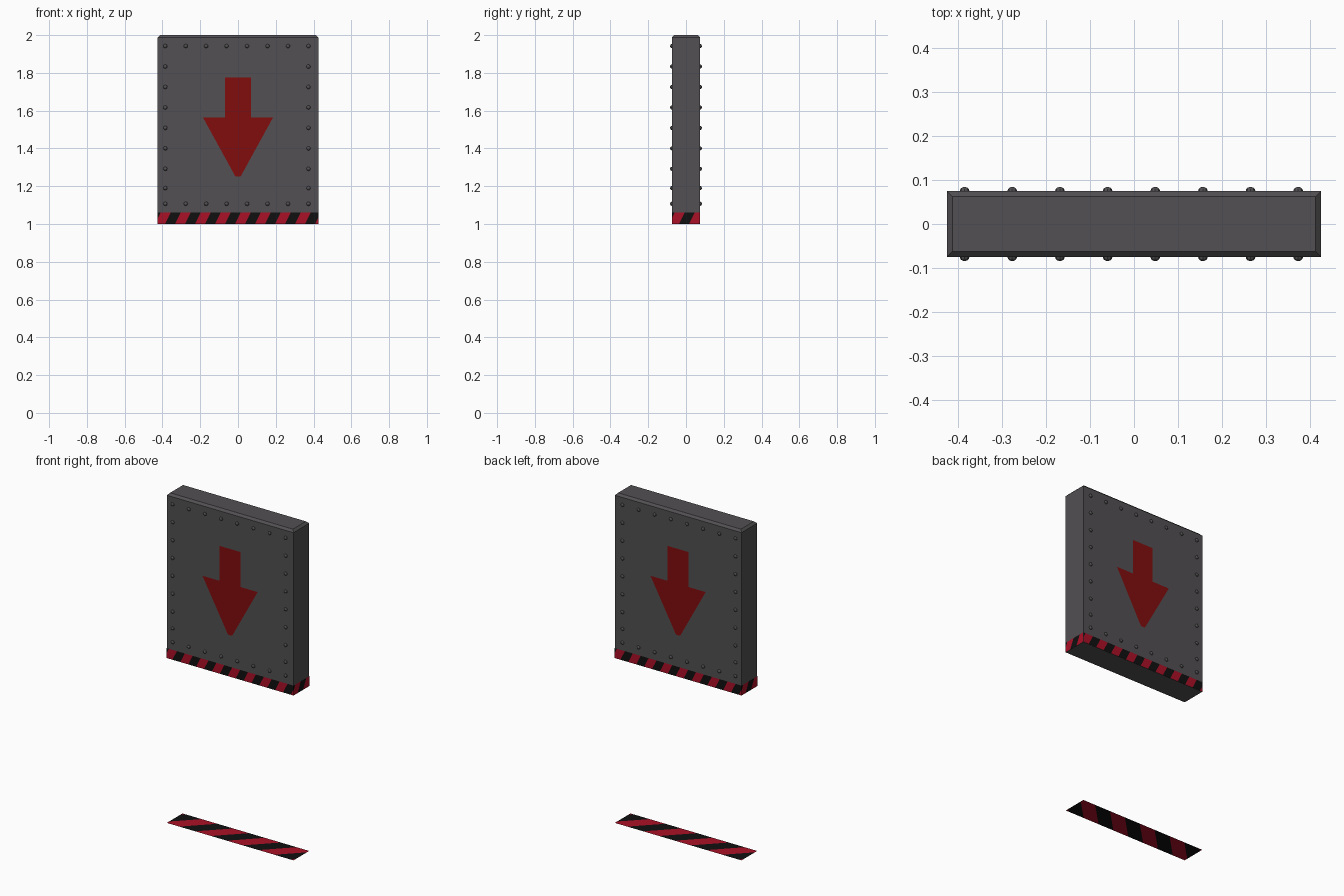
import bpy, bmesh
from math import pi, floor
from mathutils import Matrix, Vector

if "Cube" in bpy.data.objects:
    bpy.data.objects.remove(bpy.data.objects["Cube"])

W, D = 0.85, 0.15
BASE, TOP = 1.0, 2.0


def material(name, rgb):
    m = bpy.data.materials.new(name)
    m.diffuse_color = (*rgb, 1)
    m.use_nodes = True
    m.node_tree.nodes["Principled BSDF"].inputs["Base Color"].default_value = m.diffuse_color
    return m


RED = material("warning_red", (0.40, 0.005, 0.02))
BLACK = material("warning_black", (0.005, 0.005, 0.005))
ARROW = material("arrow_red", (0.22, 0.004, 0.004))
STEEL = material("dark_steel", (0.085, 0.08, 0.085))


def finish(bm, name, mats):
    mesh = bpy.data.meshes.new(name)
    bm.to_mesh(mesh)
    bm.free()
    for m in mats:
        mesh.materials.append(m)
    ob = bpy.data.objects.new(name, mesh)
    bpy.context.collection.objects.link(ob)
    return ob


def striped_panel(name, w, h, period, slope, phase, matrix):
    """Flat panel cut by slanted lines, with alternating stripe colours."""
    bm = bmesh.new()
    bm.faces.new([bm.verts.new((x, y, 0)) for x, y in
                  ((-w/2, -h/2), (w/2, -h/2), (w/2, h/2), (-w/2, h/2))])
    half = period / 2
    n = int(w / half) + 4
    for i in range(-n, n + 1):
        bmesh.ops.bisect_plane(bm, geom=bm.verts[:] + bm.edges[:] + bm.faces[:],
                               plane_co=(phase + i * half, 0, 0),
                               plane_no=(1, -slope, 0))
    for f in bm.faces:
        c = f.calc_center_median()
        f.material_index = floor((c.x - slope * c.y - phase) / half) % 2
    bm.transform(matrix)
    return finish(bm, name, [RED, BLACK])


# door slab with a chamfered top rim
bm = bmesh.new()
bmesh.ops.create_cube(bm, size=1, matrix=Matrix.Translation((0, 0, (BASE + TOP) / 2))
                      @ Matrix.Diagonal((W, D, TOP - BASE, 1)))
rim = [e for e in bm.edges if all(v.co.z > TOP - 0.01 for v in e.verts)]
bmesh.ops.bevel(bm, geom=rim, offset=0.013, segments=1, affect='EDGES')
finish(bm, "door_slab", [STEEL])

# hazard band round the bottom edge of the slab
upright = Matrix.Rotation(pi / 2, 4, 'X')
for i, side in enumerate(("front", "right", "back", "left")):
    w, dist = ((W, D / 2), (D, W / 2))[i % 2]
    place = (Matrix.Rotation(i * pi / 2, 4, 'Z')
             @ Matrix.Translation((0, -dist - 0.0008, BASE + 0.03)) @ upright)
    striped_panel("hazard_band_" + side, w, 0.06, 0.106, 0.5, -w / 2, place)

# striped floor plate under the door
striped_panel("floor_plate", W, D, 0.2125, 1.0, 0.2125 / 4, Matrix.Identity(4))

# downward arrow on both faces
outline = [(-0.07, 1.775), (-0.07, 1.563), (-0.185, 1.563), (-0.014, 1.252),
           (0.014, 1.252), (0.185, 1.563), (0.07, 1.563), (0.07, 1.775)]
for side, turn in (("front", 0), ("back", pi)):
    bm = bmesh.new()
    bm.faces.new([bm.verts.new((x, -D / 2 - 0.001, z)) for x, z in outline])
    bm.transform(Matrix.Rotation(turn, 4, 'Z'))
    finish(bm, "arrow_" + side, [ARROW])

# rivets along the border, mirrored to the back face
xs = [-0.385 + 0.1083 * i for i in range(8)]
zs = [1.942 - 0.1083 * i for i in range(8)] + [1.107]
spots = [(x, z) for x in xs for z in zs
         if x in (xs[0], xs[-1]) or z in (zs[0], zs[-1])]
spots = [(x, z) for x, z in spots if abs(z - zs[-2]) > 1e-6] + \
        [(x, 1.19) for x in (xs[0], xs[-1])]
bm = bmesh.new()
for x, z in spots:
    bmesh.ops.create_uvsphere(bm, u_segments=8, v_segments=6, radius=0.011,
                              matrix=Matrix.Translation((x, -D / 2, z))
                              @ Matrix.Diagonal((1, 0.85, 1, 1)) @ upright)
# keep only the exposed domes
bmesh.ops.bisect_plane(bm, geom=bm.verts[:] + bm.edges[:] + bm.faces[:],
                       plane_co=(0, -D / 2, 0), plane_no=(0, 1, 0), clear_outer=True)
rivets = finish(bm, "rivets", [STEEL])
mirror = rivets.modifiers.new("both_faces", 'MIRROR')
mirror.use_axis = (False, True, False)
mirror.use_mirror_merge = False
